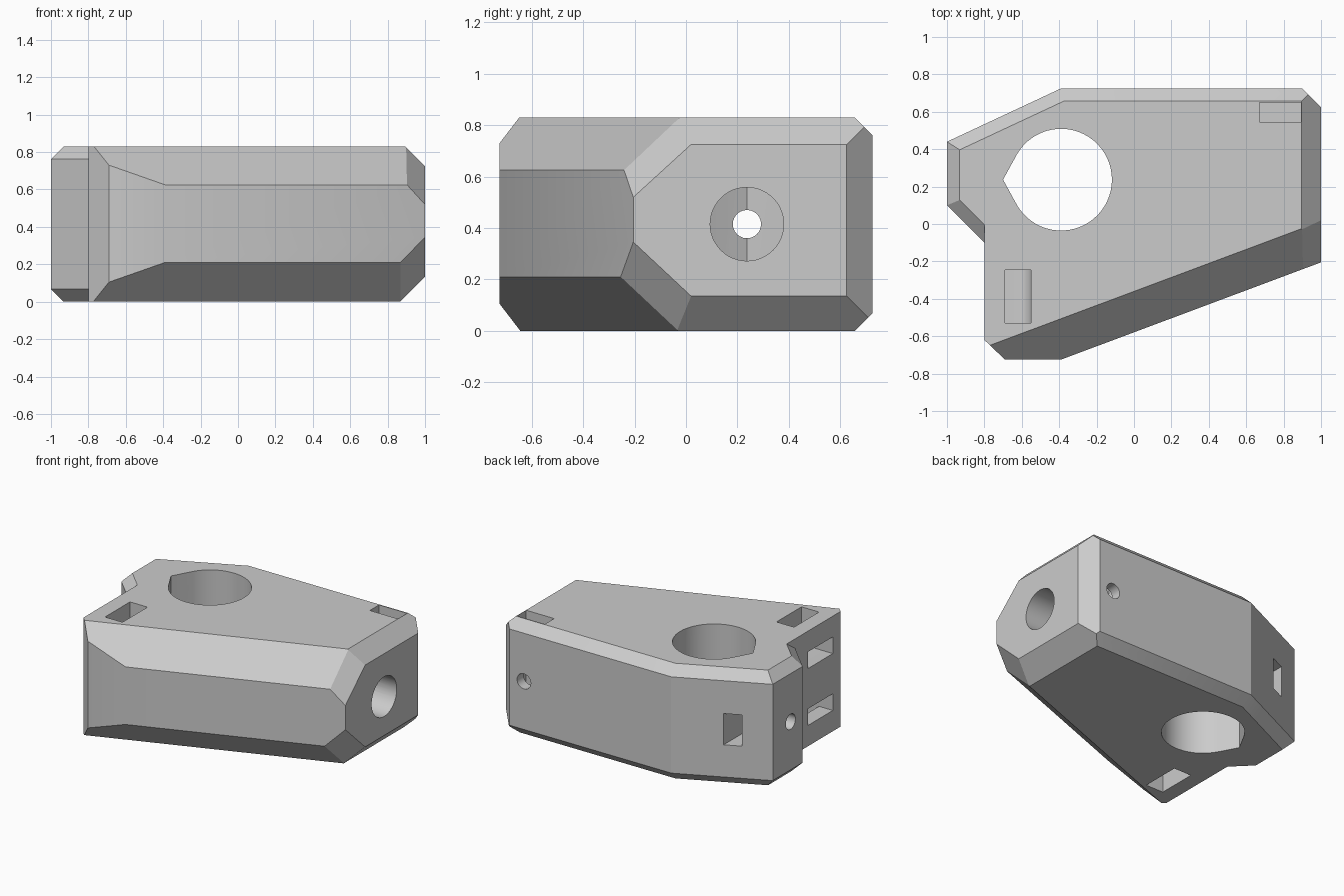
import bpy, bmesh, math
from mathutils import Vector

H = 0.83          # body height
MID = H / 2       # height of the cross bores

old = bpy.data.objects.get("Cube")
if old:
    bpy.data.objects.remove(old, do_unlink=True)

grey = bpy.data.materials.new("plain_grey")
grey.use_nodes = True
colour = (0.6, 0.6, 0.6, 1)
grey.diffuse_color = colour
grey.node_tree.nodes["Principled BSDF"].inputs["Base Color"].default_value = colour


def to_object(bm, name):
    bmesh.ops.recalc_face_normals(bm, faces=bm.faces)
    mesh = bpy.data.meshes.new(name)
    bm.to_mesh(mesh)
    bm.free()
    mesh.materials.append(grey)
    obj = bpy.data.objects.new(name, mesh)
    bpy.context.collection.objects.link(obj)
    return obj


def box(lo, hi):
    bm = bmesh.new()
    bmesh.ops.create_cube(bm, size=1)
    for v in bm.verts:
        v.co = [l + (c + 0.5) * (h - l) for c, l, h in zip(v.co, lo, hi)]
    return bm


def slice_off(bm, point, normal):
    """Remove everything on the normal side and cap the cut."""
    cut = bmesh.ops.bisect_plane(bm, geom=bm.verts[:] + bm.edges[:] + bm.faces[:], dist=1e-5,
                                 plane_co=point, plane_no=normal, clear_outer=True)
    edges = [e for e in cut["geom_cut"] if isinstance(e, bmesh.types.BMEdge)]
    if edges:
        bmesh.ops.contextual_create(bm, geom=edges)


def outward(p, q):
    return Vector((q[1] - p[1], p[0] - q[0], 0)).normalized()


def extrude(points, vector, name):
    bm = bmesh.new()
    face = bm.faces.new([bm.verts.new(p) for p in points])
    grown = bmesh.ops.extrude_face_region(bm, geom=[face])["geom"]
    bmesh.ops.translate(bm, vec=vector, verts=[g for g in grown if isinstance(g, bmesh.types.BMVert)])
    return to_object(bm, name)


def circle(radius, start=0, end=360, steps=48):
    angles = [math.radians(start + (end - start) * i / steps) for i in range(steps + 1)]
    return [(radius * math.cos(a), radius * math.sin(a)) for a in angles]


cutters = []

# Body: plan edges anticlockwise, each with its top and bottom chamfer
front_l, front_r, right = (-0.69, -0.725), (-0.39, -0.725), (1, -0.205)
walls = [
    ((-0.8, -0.62), front_l, 0, 0),
    (front_l, front_r, 0, 0),
    (front_r, right, 0.205, 0.21),
    (right, (1, 0.625), 0.105, 0.135),
    ((1, 0.625), (0.9, 0.725), 0, 0),
    ((0.9, 0.725), (-0.39, 0.725), 0.068, 0.068),
    ((-0.39, 0.725), (-1, 0.44), 0.068, 0.068),
    ((-1, 0.44), (-1, 0.1), 0.068, 0.068),
]
bm = box((-1, -0.725, 0), (1, 0.725, H))
for p, q, top, bottom in walls:
    n = outward(p, q)
    slice_off(bm, (*p, 0), n)
    if top:
        slice_off(bm, (*p, H - top), n + Vector((0, 0, 1)))
        slice_off(bm, (*p, bottom), n - Vector((0, 0, 1)))

# Extra corner bevels where the slanted front meets the bored end
for a, b, c, up in (((1, -0.21, 0.515), (1, 0.02, 0.725), (0.895, -0.03, H), 1),
                    ((1, -0.21, 0.35), (1, 0.02, 0.135), (0.865, -0.035, 0), -1)):
    a, b, c = Vector(a), Vector(b), Vector(c)
    slice_off(bm, a, (b - a).cross(c - a) * up)
body = to_object(bm, "bored_block")

# Step on the right side: vertical cut plus its two chamfers
n = outward((-1, 0.1), (-0.8, -0.1))
for name, z, tilt in (("step_cut", 0, 0), ("step_top_bevel", H - 0.068, 1), ("step_low_bevel", 0.068, -1)):
    bm = box((-1.5, -1.2, -0.2), (-0.8, 1, H + 0.2))
    slice_off(bm, (-1, 0.1, z), -(n + Vector((0, 0, tilt))))
    cutters.append(to_object(bm, name + "_cutter"))

# Vertical teardrop bore
cx, cy = -0.39, 0.237
tear = [(cx + x, cy + y, -0.2) for x, y in circle(0.272, -150, 150)] + [(-0.7, cy, -0.2)]
cutters.append(extrude(tear, (0, 0, 1.4), "teardrop_bore_cutter"))

# Horizontal bore from the left end, meeting the teardrop
cutters.append(extrude([(-0.35, cy + a, MID + b) for a, b in circle(0.143)[:-1]],
                       (1.6, 0, 0), "cross_bore_cutter"))

# Screw holes in the right end and the back
cutters.append(extrude([(-1.2, cy + a, MID + b) for a, b in circle(0.055, steps=24)[:-1]],
                       (0.65, 0, 0), "end_screw_cutter"))
cutters.append(extrude([(0.785 + a, 0.3, MID + b) for a, b in circle(0.055, steps=24)[:-1]],
                       (0, 0.6, 0), "back_screw_cutter"))

# Nut pockets
cutters.append(to_object(box((0.67, 0.545, 0.3), (0.893, 0.65, 1)), "top_nut_pocket_cutter"))
cutters.append(to_object(box((-0.815, 0.125, 0.3), (-0.705, 0.9, 0.525)), "back_nut_pocket_cutter"))

# Strap channels: elbows from the side wall to the top and to the bottom
bend = [(-0.62 + x, 0.63 + z) for x, z in circle(0.07, -90, 0, 6)]
elbow = [(-0.9, 0.56)] + bend + [(-0.55, 1), (-0.69, 1), (-0.69, 0.68), (-0.9, 0.68)]
for name, flip in (("upper", False), ("lower", True)):
    pts = [(x, -0.53, H - z if flip else z) for x, z in elbow]
    cutters.append(extrude(pts, (0, 0.285, 0), name + "_strap_channel_cutter"))

# Cut everything and bake the result
for cutter in cutters:
    cutter.hide_render = True
    mod = body.modifiers.new(cutter.name, "BOOLEAN")
    mod.operation, mod.solver, mod.object = "DIFFERENCE", "EXACT", cutter
bpy.context.view_layer.update()
baked = bpy.data.meshes.new_from_object(body.evaluated_get(bpy.context.evaluated_depsgraph_get()))
body.modifiers.clear()
body.data = baked
for cutter in cutters:
    bpy.data.objects.remove(cutter, do_unlink=True)

bpy.ops.object.select_all(action="DESELECT")
body.select_set(True)
bpy.context.view_layer.objects.active = body
bpy.ops.object.shade_smooth_by_angle(angle=math.radians(23))
